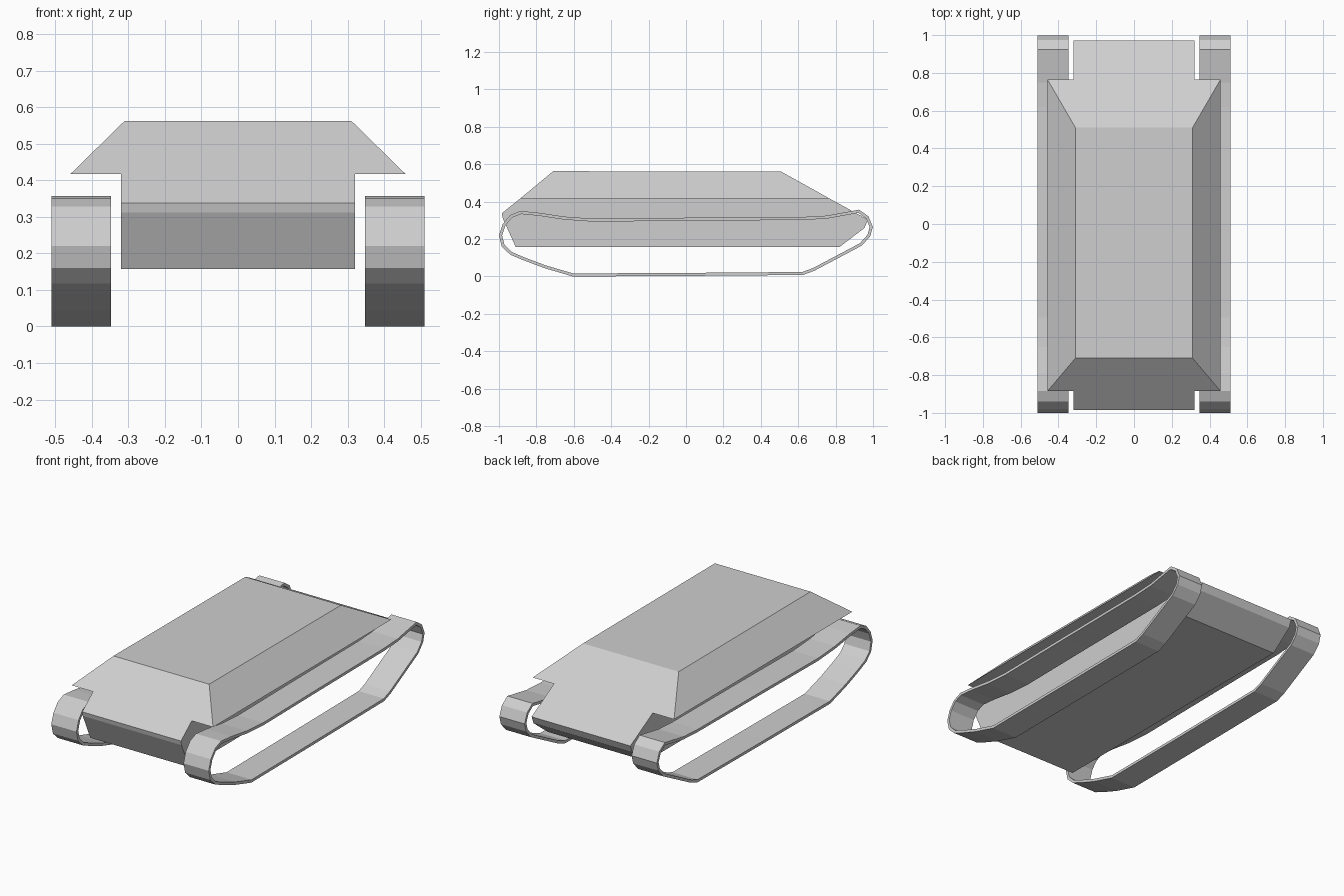
import bpy, bmesh
from mathutils import Vector

if "Cube" in bpy.data.objects:
    bpy.data.objects.remove(bpy.data.objects["Cube"])

grey = bpy.data.materials.new("light grey")
grey.diffuse_color = (0.62, 0.62, 0.62, 1)
grey.use_nodes = True
grey.node_tree.nodes["Principled BSDF"].inputs["Base Color"].default_value = grey.diffuse_color


def finish(name, bm):
    bmesh.ops.recalc_face_normals(bm, faces=bm.faces)
    me = bpy.data.meshes.new(name)
    bm.to_mesh(me)
    bm.free()
    ob = bpy.data.objects.new(name, me)
    ob.data.materials.append(grey)
    bpy.context.collection.objects.link(ob)
    return ob


# Hull: narrow lower tub, overhanging sponsons and sloped upper armour in one shell
LOW, WIDE, TOP = 0.32, 0.458, 0.31
front, rear, sponson_z, top_z = -0.885, 0.765, 0.418, 0.563
tub = [(front, sponson_z), (-0.985, 0.338), (-0.98, 0.312), (-0.91, 0.157),
       (0.82, 0.157), (0.955, 0.26), (0.972, 0.304), (rear, sponson_z)]
bm = bmesh.new()


def pair(x, y, z):
    return [bm.verts.new((s * x, y, z)) for s in (-1, 1)]


lower = [pair(LOW, y, z) for y, z in tub]
wide_f, wide_r = pair(WIDE, front, sponson_z), pair(WIDE, rear, sponson_z)
top_f, top_r = pair(TOP, -0.71, top_z), pair(TOP, 0.51, 0.56)

for a, b in zip(lower[1:-2], lower[2:-1]):        # nose, belly and tail plates
    bm.faces.new((a[0], a[1], b[1], b[0]))
for i in (0, 1):
    bm.faces.new([p[i] for p in lower])           # tub side
    bm.faces.new((lower[0][i], wide_f[i], wide_r[i], lower[-1][i]))  # sponson floor
    bm.faces.new((wide_f[i], wide_r[i], top_r[i], top_f[i]))         # sloped side
bm.faces.new((top_f[0], top_f[1], top_r[1], top_r[0]))               # roof
for t, w, inner, edge in ((top_f, wide_f, lower[0], lower[1]),
                          (top_r, wide_r, lower[-1], lower[-2])):    # front and rear glacis
    bm.faces.new((t[0], t[1], w[1], inner[1], edge[1], edge[0], inner[0], w[0]))
finish("hull", bm)

# Track: thin closed band, outline anticlockwise in (y, z)
outline = [(-0.605, 0), (0.0, 0.003), (0.625, 0.008), (0.685, 0.03), (0.94, 0.165),
           (0.985, 0.215), (0.999, 0.265), (0.975, 0.322), (0.925, 0.357),
           (0.86, 0.345), (0.75, 0.325), (0.62, 0.318), (0.0, 0.314),
           (-0.495, 0.309), (-0.65, 0.32), (-0.79, 0.341), (-0.885, 0.35),
           (-0.94, 0.328), (-0.98, 0.28), (-1.0, 0.22), (-0.985, 0.16),
           (-0.94, 0.117), (-0.87, 0.087), (-0.755, 0.044)]
THICK = 0.016
pts = [Vector(p) for p in outline]
n = len(pts)
inner = []
for i, p in enumerate(pts):                       # mitred inward offset
    d0 = (p - pts[i - 1]).normalized()
    d1 = (pts[(i + 1) % n] - p).normalized()
    n0, n1 = Vector((-d0.y, d0.x)), Vector((-d1.y, d1.x))
    inner.append(p + (n0 + n1) * THICK / (1 + n0.dot(n1)))

bm = bmesh.new()
rings = [[bm.verts.new((x, q.x, q.y)) for q in loop]
         for x, loop in ((0.347, pts), (0.51, pts), (0.51, inner), (0.347, inner))]
for k in range(4):
    a, b = rings[k], rings[(k + 1) % 4]
    for i in range(n):
        j = (i + 1) % n
        bm.faces.new((a[i], a[j], b[j], b[i]))
track = finish("tracks", bm)
track.modifiers.new("mirror", 'MIRROR')
